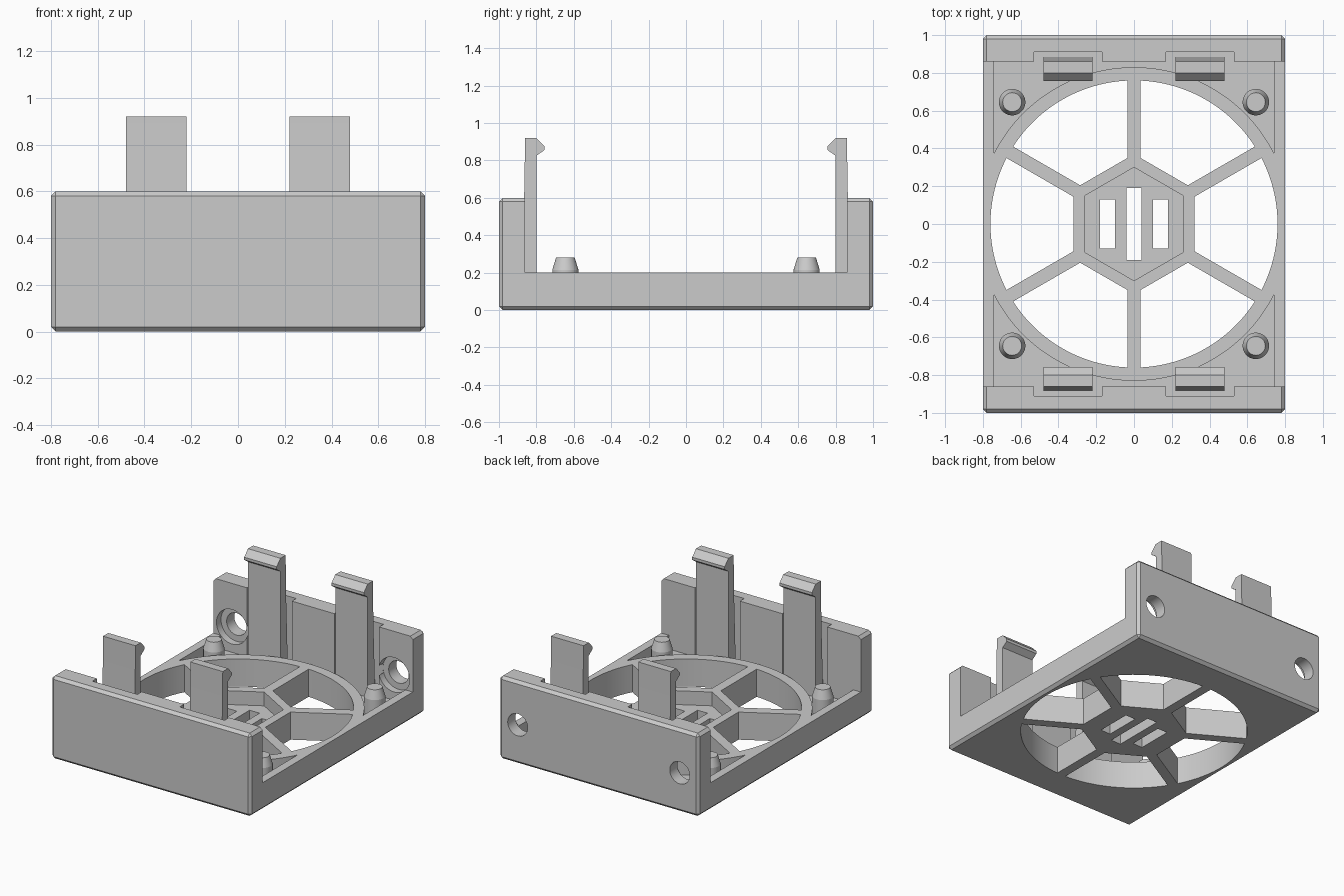
import bpy, bmesh, math
from mathutils import Matrix

if "Cube" in bpy.data.objects:
    bpy.data.objects.remove(bpy.data.objects["Cube"])

grey = bpy.data.materials.new("plain_grey")
grey.use_nodes = True
grey.diffuse_color = (0.6, 0.6, 0.6, 1)
grey.node_tree.nodes["Principled BSDF"].inputs["Base Color"].default_value = (0.6, 0.6, 0.6, 1)

TOP, FLOOR = 0.2, 0.1            # base plate top, pocket floor
WALL_IN, HOLE_R, RING_R = 0.86, 0.76, 0.83
SIDE_X = 0.74


def finish(name, bm):
    """Turn a bmesh into a named object."""
    bmesh.ops.recalc_face_normals(bm, faces=bm.faces)
    mesh = bpy.data.meshes.new(name)
    bm.to_mesh(mesh)
    bm.free()
    mesh.materials.append(grey)
    ob = bpy.data.objects.new(name, mesh)
    bpy.context.collection.objects.link(ob)
    return ob


def prism(name, points, lo, hi, axis="z"):
    """Extrude an outline along z (points are x, y) or x (points are y, z)."""
    bm = bmesh.new()
    place = (lambda a, b: (a, b, lo)) if axis == "z" else (lambda a, b: (lo, a, b))
    face = bm.faces.new([bm.verts.new(place(a, b)) for a, b in points])
    new = bmesh.ops.extrude_face_region(bm, geom=[face])["geom"]
    step = (0, 0, hi - lo) if axis == "z" else (hi - lo, 0, 0)
    bmesh.ops.translate(bm, vec=step, verts=[v for v in new if isinstance(v, bmesh.types.BMVert)])
    return finish(name, bm)


def rod(name, r1, r2, length, matrix):
    bm = bmesh.new()
    bmesh.ops.create_cone(bm, cap_ends=True, segments=48, radius1=r1, radius2=r2,
                          depth=length, matrix=matrix)
    return finish(name, bm)


def box(name, x, y, z0, z1):
    return prism(name, [(-x, -y), (x, -y), (x, y), (-x, y)], z0, z1)


def combine(target, other, operation="DIFFERENCE"):
    """Apply a boolean and delete the helper."""
    other.hide_render = True
    mod = target.modifiers.new("cut", "BOOLEAN")
    mod.operation, mod.solver, mod.object = operation, "EXACT", other
    bpy.context.view_layer.objects.active = target
    bpy.ops.object.modifier_apply(modifier=mod.name)
    bpy.data.objects.remove(other)


def arc(radius, a0, a1, n):
    return [(radius * math.cos(a0 + (a1 - a0) * i / n),
             radius * math.sin(a0 + (a1 - a0) * i / n)) for i in range(n + 1)]


# Outer block with chamfered edges, opened between the two end walls
bm = bmesh.new()
bmesh.ops.create_cube(bm, size=1, matrix=Matrix.Translation((0, 0, 0.3)) @ Matrix.Diagonal((1.6, 2, 0.6, 1)))
bmesh.ops.bevel(bm, geom=bm.edges[:], offset=0.02, segments=1, affect="EDGES")
frame = finish("frame", bm)
combine(frame, box("channel_cutter", 1, WALL_IN, TOP, 1))

# Corner pockets outside the ring, with clip recesses in the walls
meet = math.acos(SIDE_X / RING_R)
for side in (-1, 1):
    half = [(SIDE_X, WALL_IN), (0.53, WALL_IN), (0.53, 0.91), (0.17, 0.91), (0.17, WALL_IN)]
    outline = half + [(-x, y) for x, y in reversed(half)]
    outline += list(reversed(arc(RING_R, meet, math.pi - meet, 64)))
    combine(frame, prism("pocket_cutter", [(x, y * side) for x, y in outline], FLOOR, 0.8))

# Six airflow openings, leaving a hexagonal hub and spokes
hub, spoke = 0.32, 0.035
edge_y = hub * math.tan(math.pi / 6) - spoke / math.cos(math.pi / 6)
reach = math.pi / 6 - math.asin(spoke / HOLE_R)
opening = [(hub, edge_y), (hub, -edge_y)] + arc(HOLE_R, -reach, reach, 20)
for k in range(6):
    c, s = math.cos(k * math.pi / 3), math.sin(k * math.pi / 3)
    combine(frame, prism("opening_cutter", [(x * c - y * s, x * s + y * c) for x, y in opening], -0.1, 0.4))

# Hub recess and plain straight vent slots
combine(frame, prism("hub_cutter", arc(0.3, math.pi / 6, math.pi * 11 / 6, 5), FLOOR, 0.4))
for x in (-0.14, 0, 0.14):
    length = 0.19 if x == 0 else 0.13
    slot = [(x - 0.04, -length), (x + 0.04, -length), (x + 0.04, length), (x - 0.04, length)]
    combine(frame, prism("vent_cutter", slot, -0.1, 0.3))

# Counterbored screw holes in the back wall
turn = Matrix.Rotation(math.pi / 2, 4, "X")
for x in (-0.65, 0.65):
    for radius, y0, y1 in ((0.125, 0.859, 0.912), (0.08, 0.85, 1.1)):
        at = Matrix.Translation((x, (y0 + y1) / 2, 0.285)) @ turn
        combine(frame, rod("screw_cutter", radius, radius, y1 - y0, at))

parts = [frame]

# Snap clips with hooks facing inward
clip = [(0.80, 0.09), (0.80, 0.825), (0.757, 0.855), (0.757, 0.875), (0.80, 0.92),
        (0.86, 0.92), (0.865, 0.62), (0.885, 0.09)]
for side, end in ((-1, "front"), (1, "back")):
    for x, hand in ((0.35, "left"), (-0.35, "right")):
        parts.append(prism(f"{end}_{hand}_clip", [(y * side, z) for y, z in clip],
                           x - 0.13, x + 0.13, "x"))

# Tapered locating pins in the corner pockets
for side, end in ((-1, "front"), (1, "back")):
    for x, hand in ((0.645, "left"), (-0.645, "right")):
        pin = rod(f"{end}_{hand}_pin", 0.07, 0.07, 0.125, Matrix.Translation((x, side * 0.645, 0.1525)))
        tip = rod("pin_tip", 0.07, 0.05, 0.065, Matrix.Translation((x, side * 0.645, 0.2475)))
        combine(pin, tip, "UNION")
        parts.append(pin)

# Smooth round walls while keeping edges sharp
for part in parts:
    bpy.ops.object.select_all(action="DESELECT")
    part.select_set(True)
    bpy.context.view_layer.objects.active = part
    bpy.ops.object.shade_smooth_by_angle(angle=math.radians(15))
